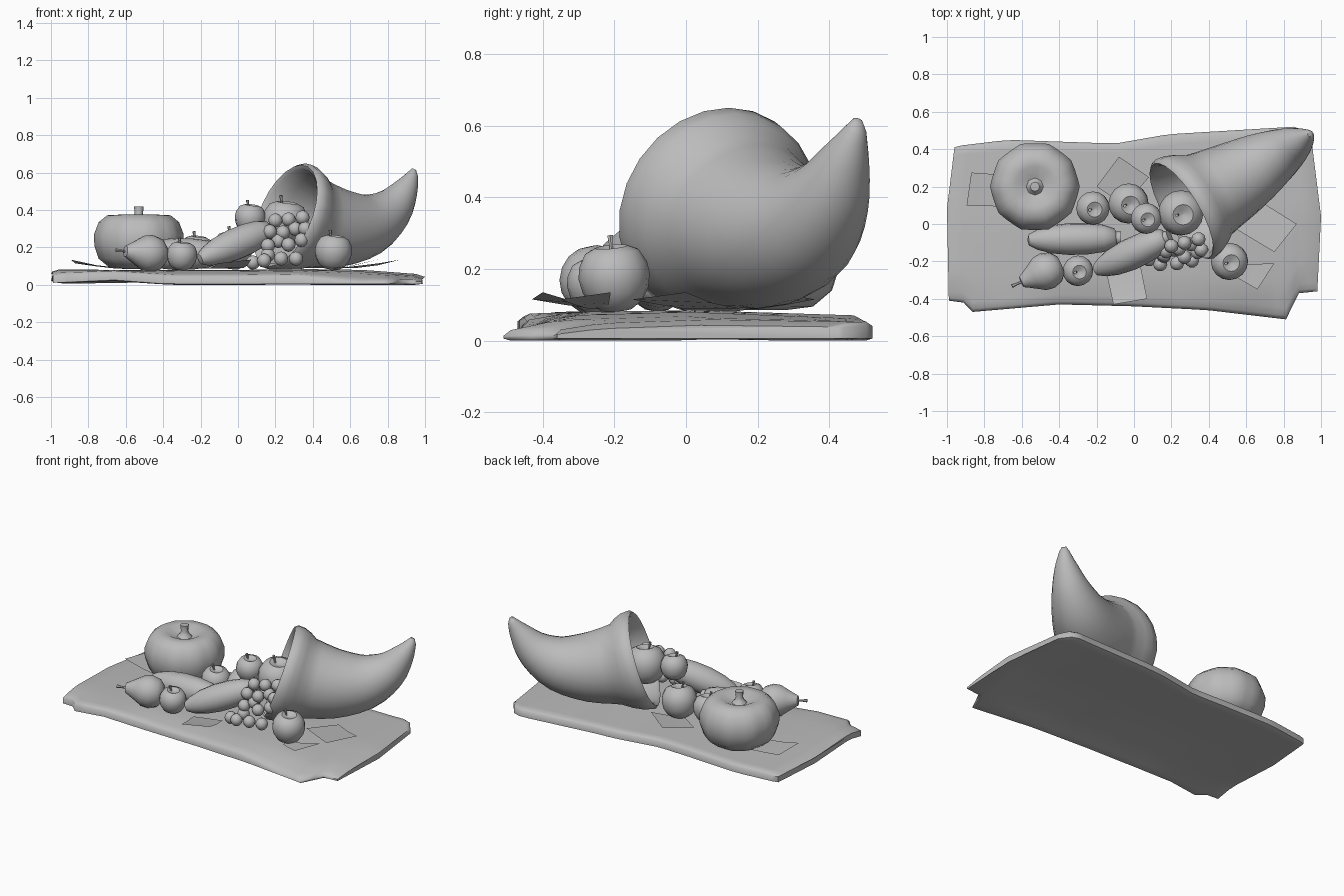
import bpy, bmesh, math
from mathutils import Vector as V

if "Cube" in bpy.data.objects:
    bpy.data.objects.remove(bpy.data.objects["Cube"])

grey = bpy.data.materials.new("plain grey")
grey.diffuse_color = (0.5, 0.5, 0.5, 1)
grey.use_nodes = True
grey.node_tree.nodes["Principled BSDF"].inputs["Base Color"].default_value = grey.diffuse_color


def finish(name, bm, angle=45):
    bmesh.ops.recalc_face_normals(bm, faces=bm.faces[:])
    me = bpy.data.meshes.new(name)
    bm.to_mesh(me)
    bm.free()
    me.materials.append(grey)
    ob = bpy.data.objects.new(name, me)
    bpy.context.collection.objects.link(ob)
    bpy.ops.object.select_all(action='DESELECT')
    ob.select_set(True)
    bpy.context.view_layer.objects.active = ob
    bpy.ops.object.shade_smooth_by_angle(angle=math.radians(angle))
    return ob


def add_loft(bm, rings):
    """Skin closed rings of equal point count and cap both ends."""
    vs = [[bm.verts.new(p) for p in r] for r in rings]
    n = len(vs[0])
    for a, b in zip(vs, vs[1:]):
        for i in range(n):
            j = (i + 1) % n
            bm.faces.new((a[i], a[j], b[j], b[i]))
    bm.faces.new(vs[0])
    bm.faces.new(vs[-1])


def add_lathe(bm, profile, origin, axis=(0, 0, 1), segs=16, lobes=0, depth=0.0):
    """Turn (radius, height) points about an axis, with optional ribs."""
    q = V((0, 0, 1)).rotation_difference(V(axis))
    rings = []
    for r, h in profile:
        ring = []
        for k in range(segs):
            a = math.tau * k / segs
            rr = max(r, 0.001) * (1 - depth * (0.5 - 0.5 * math.cos(lobes * a)))
            ring.append(V(origin) + q @ V((rr * math.cos(a), rr * math.sin(a), h)))
        rings.append(ring)
    add_loft(bm, rings)


def smooth(keys, steps):
    """Catmull-Rom resampling of a list of vectors."""
    k = [2 * keys[0] - keys[1]] + keys + [2 * keys[-1] - keys[-2]]
    out = []
    for i in range(1, len(k) - 2):
        p, a, b, n = k[i - 1:i + 3]
        for s in range(steps):
            t = s / steps
            out.append(0.5 * (2 * a + (b - p) * t + (2 * p - 5 * a + 4 * b - n) * t * t
                              + (3 * a - p - 3 * b + n) * t ** 3))
    return out + [keys[-1]]


def interp(table, x):
    """Piecewise linear lookup in (x, value) pairs."""
    for (x0, a), (x1, b) in zip(table, table[1:]):
        if x <= x1:
            return a + (b - a) * max(0, (x - x0) / (x1 - x0))
    return table[-1][1]


# Cloth: padded sheet with wavy outline, lower at the front corners
front = [(-1, -.41), (-.92, -.42), (-.87, -.47), (-.4, -.43), (0, -.44),
         (.4, -.46), (.83, -.51), (.9, -.37), (1, -.36)]
back = [(-1, .41), (-.96, .42), (-.7, .45), (-.1, .43), (.2, .48), (.9, .52), (.96, .5), (1, .44)]
left = [(0, -.99), (.6, -1), (1, -.96)]
right = [(0, .98), (.5, 1), (1, .95)]
heights = [(0, [.06, .075, .05, .05, .055, .02, .03]), (.15, [.085, .08, .075, .075, .08, .07, .045]),
           (.5, [.075, .08, .08, .08, .085, .08, .055]), (1, [.06, .065, .07, .07, .07, .06, .05])]


def cloth_top(u, v):
    cols = [(v0, interp([(i / 6, z) for i, z in enumerate(row)], u)) for v0, row in heights]
    return interp(cols, v)


rings = []
us = [0, .02, .04, .065, .1] + [i / 24 for i in range(3, 22)] + [.89, .915, .935, .95, .975, 1]
vs = [0, .02, .06, .12, .2, .3, .4, .5, .6, .7, .8, .88, .94, .98, 1]
for u in us:
    top, low = [], []
    for v in vs:
        x = interp(left, v) * (1 - u) + interp(right, v) * u
        y = interp(front, 2 * u - 1) * (1 - v) + interp(back, 2 * u - 1) * v
        z = cloth_top(u, v)
        base = max(0, z - .055)
        edge = .012 if v in (0, 1) or u in (0, 1) else 0
        top.append(V((x, y, max(z - edge, base + .004))))
        low.append(V((x, y, base + edge * .5)))
    rings.append(top + low[::-1])
bm = bmesh.new()
add_loft(bm, rings)
finish("cloth", bm, 60)

# Horn basket: rings shrinking along a curved spine, hollow at the mouth
spine = smooth([V((.27, .08, .365)), V((.40, .155, .33)), V((.55, .24, .305)), V((.70, .33, .325)),
                V((.82, .40, .405)), V((.895, .445, .51)), V((.935, .475, .59))], 3)
radii = smooth([V((r, 0, 0)) for r in (.30, .245, .21, .168, .118, .07, .03)], 3)
rings = []
N = 24
for i, c in enumerate(spine):
    d = (spine[min(i + 1, len(spine) - 1)] - spine[max(i - 1, 0)]).normalized()
    side = V((d.y, -d.x, 0)).normalized()
    up = side.cross(d).normalized()
    w = max(0, 1 - i / 3)           # blend from the tilted mouth to the spine frame
    A = side * radii[i].x * (1 - w) + V((.155, -.265, 0)) * w
    B = up * radii[i].x * (1 - w) + V((.09, .04, .285)) * w
    rings.append([c + A * math.cos(math.tau * k / N) + B * math.sin(math.tau * k / N) for k in range(N)])
tip = spine[-1] + V((.006, .005, .025))
rings.append([tip + (p - spine[-1]) * .45 for p in rings[-1]])
# rolled lip and inner wall
m, c = rings[0], spine[0]
out = V((-.84, -.48, .25))
inner = [[c + (p - c) * .95 + out * .02 for p in m], [c + (p - c) * .88 + out * .005 for p in m]]
inner += [[spine[i] + (p - spine[i]) * .9 for p in rings[i]] for i in (2, 4, 6, 9)]
bm = bmesh.new()
add_loft(bm, inner[::-1] + rings)
finish("horn_basket", bm, 60)

# Pumpkin with ribs and a stem
bm = bmesh.new()
add_lathe(bm, [(0, .335), (.05, .345), (.11, .375), (.17, .372), (.215, .335), (.24, .27), (.238, .21),
               (.215, .14), (.16, .095), (.08, .085), (0, .09)], (-.53, .2, 0), segs=30, lobes=10, depth=.04)
add_lathe(bm, [(.05, .34), (.03, .36), (.022, .38), (.026, .42), (0, .42)], (-.53, .2, 0), segs=8)
finish("pumpkin", bm)

# Round fruit: x, y, z of centre and radius, each with a thin stem
fruits = [(-.30, -.25, .155, .082), (-.22, .085, .18, .09), (-.03, .11, .185, .108),
          (.065, .03, .355, .083), (.25, .06, .335, .122), (.51, -.2, .175, .1)]
apple = [(0, .72), (.2, .78), (.45, .88), (.75, .74), (.95, .38), (1, .05), (.92, -.35),
         (.72, -.7), (.42, -.9), (0, -.86)]
for i, (x, y, z, r) in enumerate(fruits):
    bm = bmesh.new()
    add_lathe(bm, [(a * r, b * r) for a, b in apple], (x, y, z), (.12, -.1, 1))
    add_lathe(bm, [(.006, .7 * r), (.006, .95 * r), (.009, 1.2 * r)], (x, y, z), (-.15, -.1, 1), 6)
    finish(f"fruit_{i + 1}", bm)

# Pear lying on its side
bm = bmesh.new()
add_lathe(bm, [(0, -.085), (.05, -.08), (.085, -.05), (.1, 0), (.093, .045), (.068, .085), (.047, .12),
               (.03, .15), (0, .155)], (-.465, -.25, .167), (-.16, -.07, .015))
add_lathe(bm, [(.007, .14), (.007, .18), (.011, .205)], (-.465, -.25, .167), (-.16, -.07, .015), 6)
finish("pear", bm)


# Two long squashes
def squash(name, a, b, r):
    d = V(b) - V(a)
    prof = [(0, 0), (.35, .015), (.62, .1), (.87, .25), (1, .45), (.98, .65), (.85, .82), (.62, .93),
            (.42, .95), (.4, 1), (0, 1)]
    m = bmesh.new()
    add_lathe(m, [(p * r, h * d.length) for p, h in prof], a, d)
    finish(name, m)


squash("squash_flat", (-.57, -.085, .165), (-.07, -.075, .165), .085)
squash("squash_leaning", (-.21, -.25, .135), (.19, -.065, .305), .085)

# Grapes: x and z per grape, spilling forward towards the bottom
bunch = [(.2, .345), (.27, .35), (.345, .36), (.17, .285), (.24, .28), (.305, .3), (.36, .3), (.16, .21),
         (.215, .235), (.27, .215), (.34, .24), (.16, .16), (.23, .14), (.31, .14), (.08, .12), (.14, .13)]
bm = bmesh.new()
for i, (x, z) in enumerate(bunch):
    y = -.215 + (z - .13) * .45 + (i % 3) * .015
    add_lathe(bm, [(.038 * math.sin(t * math.pi / 6), .038 * math.cos(t * math.pi / 6)) for t in range(7)],
              (x, y, z), segs=10)
finish("grapes", bm)

# Leaves: square blades with a crease and a lifted outer end
leaves = [((-.62, .09), (-.66, .26), (-.87, .275), (-.895, .1)),
          ((-.05, .1), (-.2, .2), (-.08, .36), (.08, .25)),
          ((.03, -.2), (-.15, -.25), (-.11, -.43), (.07, -.4)),
          ((.5, -.22), (.52, -.27), (.66, -.35), (.75, -.21)),
          ((.63, .15), (.5, 0), (.75, -.15), (.87, 0))]
bm = bmesh.new()
for a, b, c, d in leaves:
    a, b, c, d = (V(p + (0,)) for p in (a, b, c, d))
    pts = [a, b, (b + c) / 2, c, d, (a + d) / 2]
    vts = [bm.verts.new(p + V((0, 0, z))) for p, z in zip(pts, (.09, .088, .1, .115, .135, .105))]
    bm.faces.new((vts[0], vts[1], vts[2], vts[5]))
    bm.faces.new((vts[5], vts[2], vts[3], vts[4]))
finish("leaves", bm, 10)
